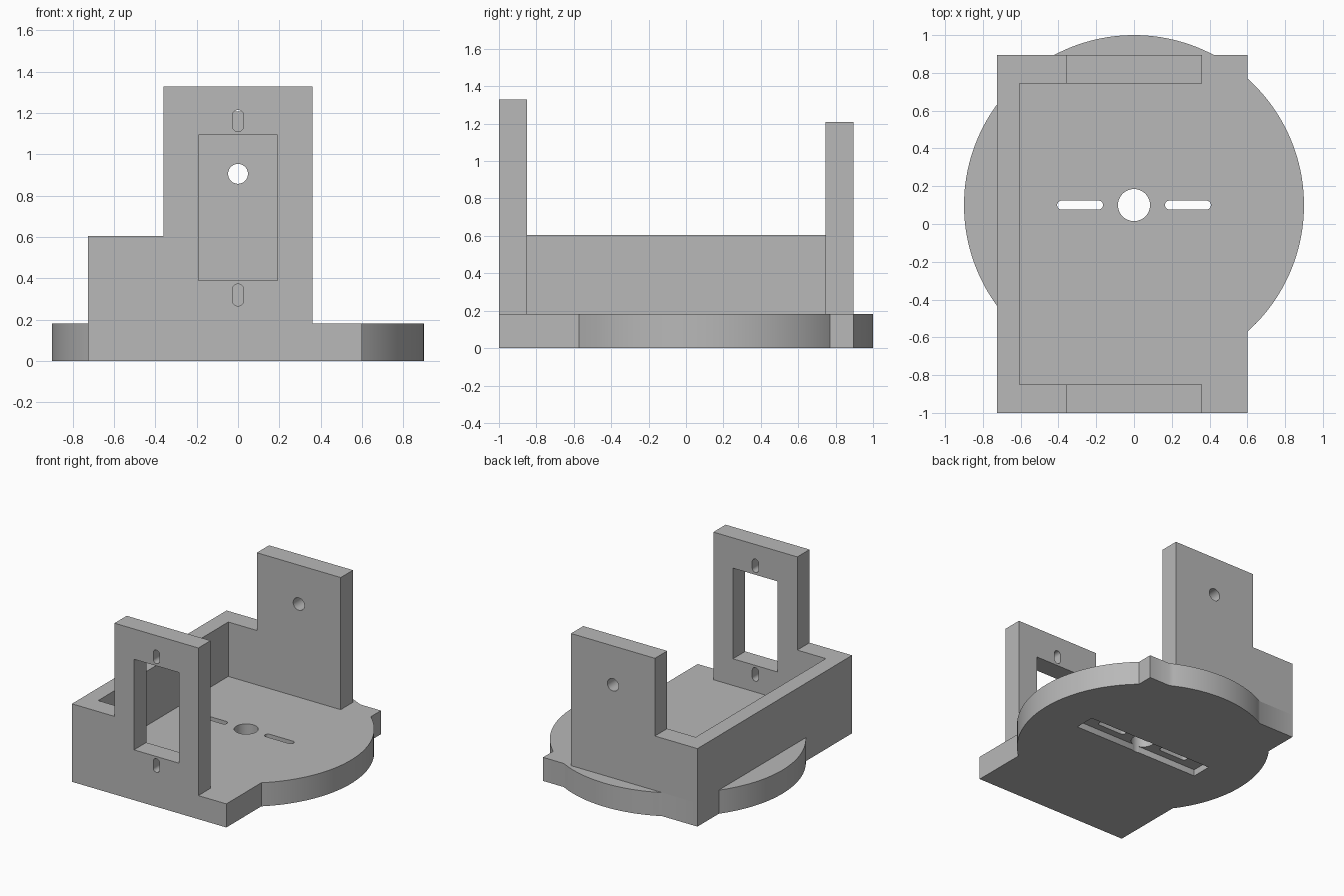
import bpy
from math import pi, sin, cos, atan2, sqrt
from mathutils import Vector

if "Cube" in bpy.data.objects:
    bpy.data.objects.remove(bpy.data.objects["Cube"], do_unlink=True)

# One grey plastic for the whole bracket
grey = bpy.data.materials.new("light grey")
grey.use_nodes = True
colour = (0.48, 0.48, 0.48, 1)
grey.diffuse_color = colour
grey.node_tree.nodes["Principled BSDF"].inputs["Base Color"].default_value = colour


def prism(name, outline, low, high, axis="Z"):
    """Extrude a closed outline: (x, y) along Z, or (x, z) along Y."""
    def place(p, d):
        return (p[0], p[1], d) if axis == "Z" else (p[0], d, p[1])
    n = len(outline)
    verts = [place(p, d) for d in (low, high) for p in outline]
    faces = [list(range(n))[::-1], list(range(n, 2 * n))]
    faces += [[i, (i + 1) % n, n + (i + 1) % n, n + i] for i in range(n)]
    if axis == "Y":
        faces = [f[::-1] for f in faces]
    mesh = bpy.data.meshes.new(name)
    mesh.from_pydata(verts, [], faces)
    mesh.materials.append(grey)
    obj = bpy.data.objects.new(name, mesh)
    bpy.context.collection.objects.link(obj)
    return obj


def arc(centre, radius, start, end, steps):
    return [(centre[0] + radius * cos(start + (end - start) * i / steps),
             centre[1] + radius * sin(start + (end - start) * i / steps))
            for i in range(steps + 1)]


def rect(x0, x1, y0, y1):
    return [(x0, y0), (x1, y0), (x1, y1), (x0, y1)]


def circle(x, y, r):
    return arc((x, y), r, 0, 2 * pi, 48)[:-1]


def slot(a, b, r):
    """Round-ended slot between two end centres."""
    d = Vector(b) - Vector(a)
    t = atan2(d.y, d.x)
    return arc(b, r, t - pi / 2, t + pi / 2, 12) + arc(a, r, t + pi / 2, t + 3 * pi / 2, 12)


def finish(obj, cuts=()):
    """Cut the openings, then smooth only the round walls."""
    bpy.context.view_layer.objects.active = obj
    for outline, low, high, axis in cuts:
        cutter = prism("cutter", outline, low, high, axis)
        cutter.hide_render = True
        mod = obj.modifiers.new("opening", "BOOLEAN")
        mod.operation = "DIFFERENCE"
        mod.solver = "EXACT"
        mod.object = cutter
        bpy.ops.object.modifier_apply(modifier=mod.name)
        bpy.data.objects.remove(cutter, do_unlink=True)
    bpy.ops.object.select_all(action="DESELECT")
    obj.select_set(True)
    bpy.ops.object.shade_smooth_by_angle(angle=pi / 6)


# Main sizes
LEFT, RIGHT, FRONT, BACK = -0.725, 0.6, -1.0, 0.895
BASE_H, SIDE_H, WALL = 0.183, 0.605, 0.15
TOWER = 0.36
CENTRE, R = (0, 0.1), 0.9

# Base plate: round disc merged with a rectangle
a_right = atan2(sqrt(R**2 - RIGHT**2), RIGHT)
a_left = atan2(sqrt(R**2 - LEFT**2), LEFT)
rise = BACK - CENTRE[1]
a_back = atan2(rise, sqrt(R**2 - rise**2))
outline = [(LEFT, FRONT), (RIGHT, FRONT)]
outline += arc(CENTRE, R, -a_right, a_right, 48)
outline += [(RIGHT, BACK)] + arc(CENTRE, R, a_back, pi - a_back, 30) + [(LEFT, BACK)]
outline += arc(CENTRE, R, a_left, 2 * pi - a_left, 40)
base = prism("base_plate", outline, 0, BASE_H)

# Shaft hole, two screw slots and the groove underneath
y = CENTRE[1]
cuts = [(rect(-0.545, 0.545, y - 0.08, y + 0.08), -0.1, 0.05, "Z"),
        (circle(0, y, 0.085), -0.2, 0.4, "Z")]
cuts += [(slot((s * 0.188, y), (s * 0.383, y), 0.024), -0.2, 0.4, "Z") for s in (-1, 1)]
finish(base, cuts)


def tower(name, top, y0, y1, openings):
    """Upright wall with a low shoulder running to the side wall."""
    profile = [(LEFT, BASE_H), (TOWER, BASE_H), (TOWER, top), (-TOWER, top),
               (-TOWER, SIDE_H), (LEFT, SIDE_H)]
    obj = prism(name, profile, y0, y1, "Y")
    finish(obj, [(o, y0 - 0.1, y1 + 0.1, "Y") for o in openings])


# Front wall with motor window and screw slots
tower("front_wall", 1.328, FRONT, FRONT + WALL,
      [rect(-0.192, 0.192, 0.39, 1.093),
       slot((0, 1.138), (0, 1.188), 0.027),
       slot((0, 0.294), (0, 0.346), 0.027)])

# Back wall with pivot hole
tower("back_wall", 1.208, BACK - WALL, BACK, [circle(0, 0.906, 0.048)])

# Low wall joining the two towers
finish(prism("side_wall", rect(LEFT, LEFT + 0.12, FRONT + WALL, BACK - WALL), BASE_H, SIDE_H))
